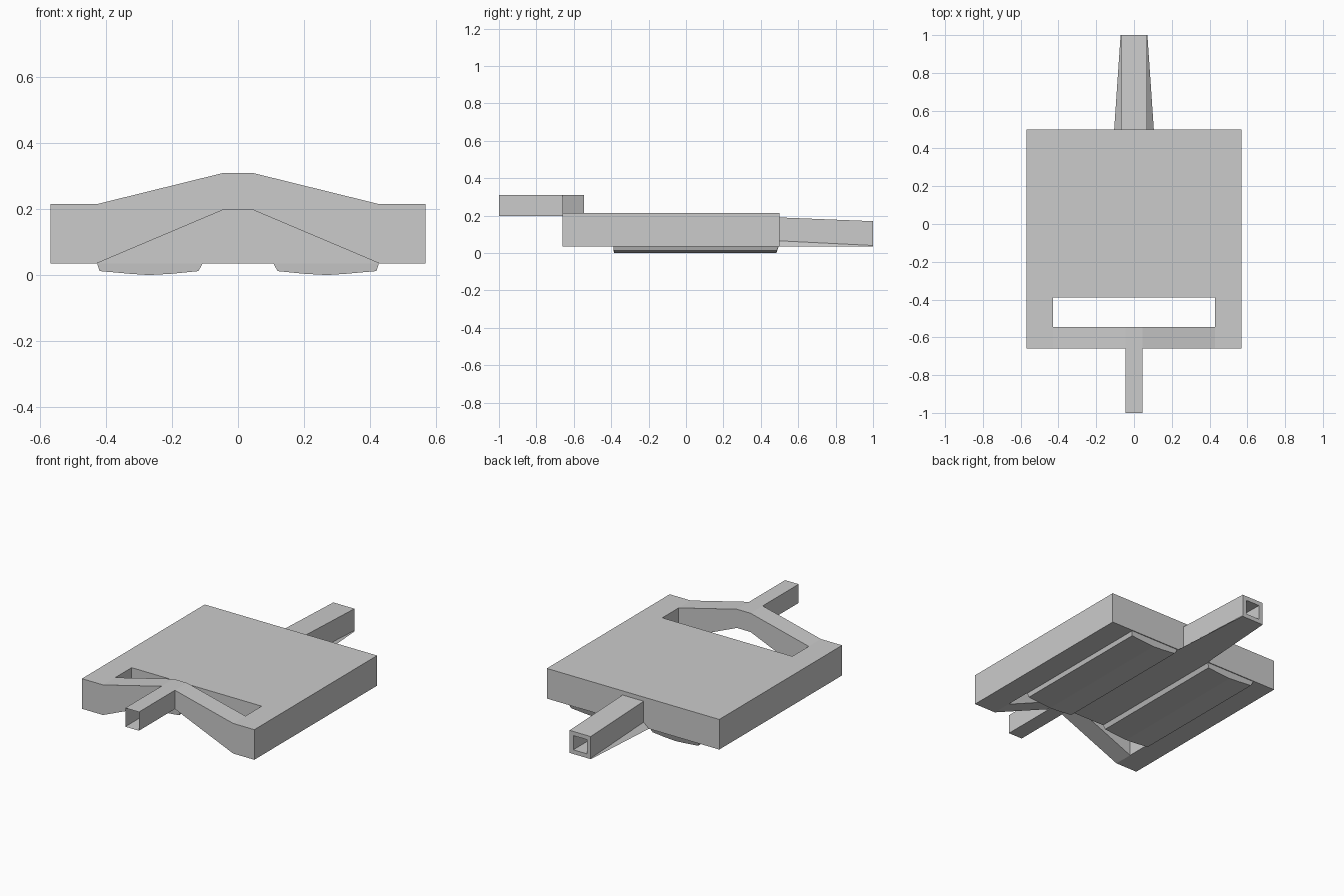
import bpy, bmesh

if "Cube" in bpy.data.objects:
    bpy.data.objects.remove(bpy.data.objects["Cube"])


def loft(name, rings, caps=(True, True)):
    """Skin a list of matching point rings, optionally capping each end."""
    bm = bmesh.new()
    vs = [[bm.verts.new(p) for p in ring] for ring in rings]
    n = len(vs[0])
    for a, b in zip(vs, vs[1:]):
        for i in range(n):
            j = (i + 1) % n
            bm.faces.new((a[i], a[j], b[j], b[i]))
    if caps[0]:
        bm.faces.new(vs[0][::-1])
    if caps[1]:
        bm.faces.new(vs[-1])
    bmesh.ops.recalc_face_normals(bm, faces=bm.faces[:])
    me = bpy.data.meshes.new(name)
    bm.to_mesh(me)
    bm.free()
    ob = bpy.data.objects.new(name, me)
    bpy.context.collection.objects.link(ob)
    return ob


def mirrored(half):
    """Complete a symmetric outline from its right-hand half."""
    return half + [(-a, b) for a, b in reversed(half)]


def at_y(profile, y):
    return [(x, y, z) for x, z in profile]


def rect(w, z0, z1, y):
    return [(-w, y, z0), (w, y, z0), (w, y, z1), (-w, y, z1)]


LOW, TOP = 0.035, 0.215

# deck with side arms around the open slot
plan = mirrored([(0.57, 0.5), (0.57, -0.545), (0.43, -0.545), (0.43, -0.39)])
loft("deck", [[(x, y, z) for x, y in plan] for z in (LOW, TOP)])

# arched crossbar at the front
arch = mirrored([(0.045, 0.31), (0.43, TOP), (0.57, TOP),
                 (0.57, LOW), (0.43, LOW), (0.045, 0.198)])
loft("crossbar", [at_y(arch, -0.66), at_y(arch, -0.545)])

# thin open tube in front of the crossbar
loft("front_tube", [rect(0.045, 0.198, 0.31, -1), rect(0.045, 0.198, 0.31, -0.66)],
     caps=(False, False))

# rear tube: outer skin, rim and inner socket
loft("rear_tube", [rect(0.07, LOW, 0.19, 0.5), rect(0.07, LOW, 0.17, 1.0),
                   rect(0.045, 0.06, 0.145, 1.0), rect(0.045, 0.06, 0.155, 0.51)])

# flared skirt where the rear tube meets the deck
skirt = mirrored([(0.105, LOW), (0.07, 0.065)])
tip = mirrored([(0.071, LOW), (0.07, 0.04)])
loft("rear_skirt", [at_y(skirt, 0.5), at_y(tip, 1.0)])

# shallow bowed pads under the deck, one each side
pad = [(0.105, LOW + 0.005), (0.12, 0.012), (0.2, 0.004), (0.27, 0.0),
       (0.33, 0.004), (0.42, 0.012), (0.43, LOW + 0.005)]
for side, label in ((-1, "left"), (1, "right")):
    rings = []
    for y, slope in ((-0.389, 0.003), (0.497, -0.012)):
        rings.append([(side * x, y + (slope if z < 0.03 else 0), z) for x, z in pad])
    loft(label + "_underside_pad", rings)
